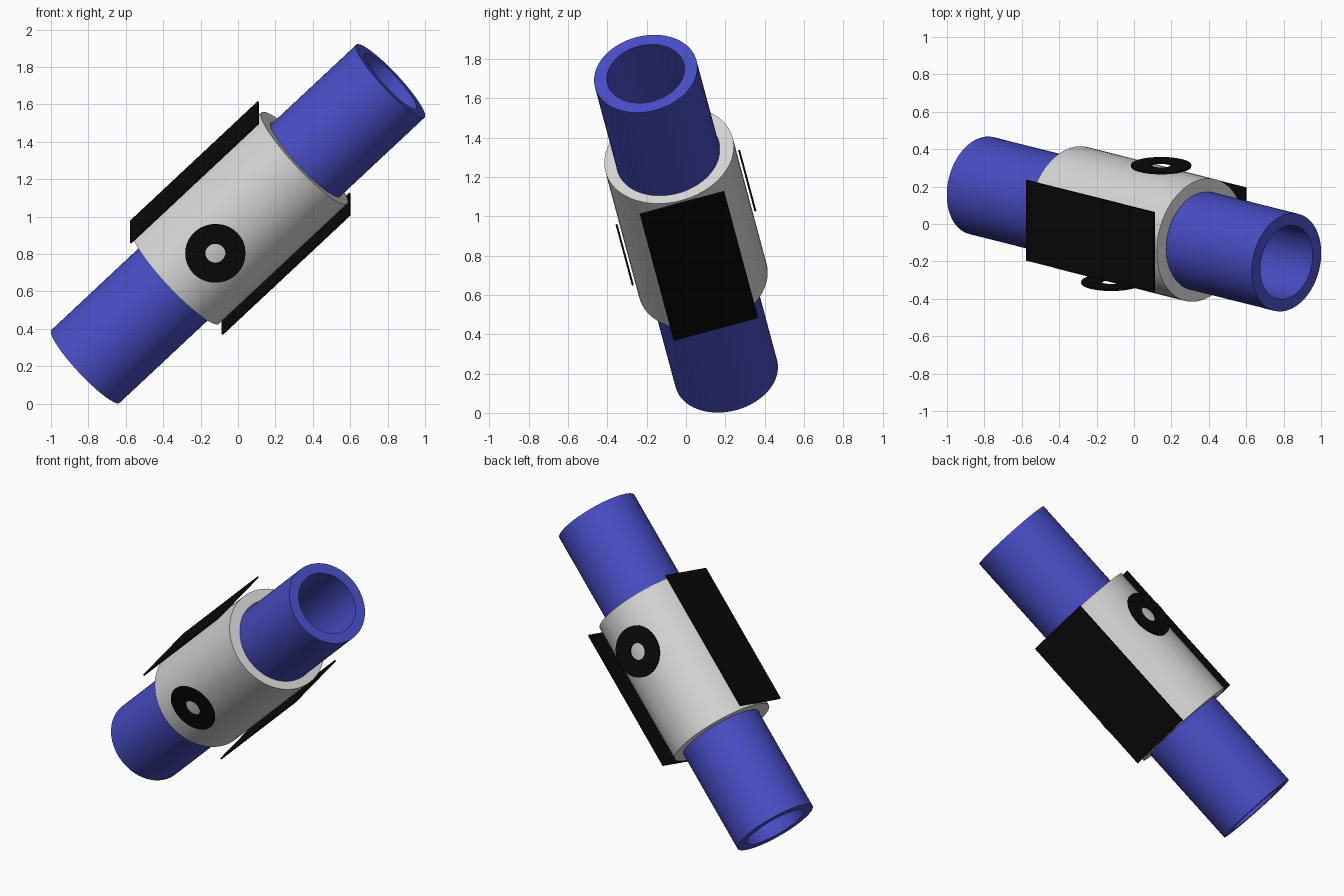
import bpy, bmesh, math
from mathutils import Matrix, Vector

if "Cube" in bpy.data.objects:
    bpy.data.objects.remove(bpy.data.objects["Cube"])

# Frame of the tilted pipe: Z along the pipe, X through the discs, Y through the plates
axis = Vector((1.63, -0.41, 1.525)).normalized()
across = Vector((0, -axis.z, axis.y)).normalized() * -1
normal = axis.cross(across)
basis = Matrix((across, normal, axis)).transposed().to_4x4()
pipe_frame = Matrix.Translation((0, 0, 0.962)) @ basis
sleeve_frame = Matrix.Translation((0.012, 0, 0.992)) @ basis


def material(name, rgb):
    m = bpy.data.materials.new(name)
    m.diffuse_color = (*rgb, 1)
    m.use_nodes = True
    m.node_tree.nodes["Principled BSDF"].inputs["Base Color"].default_value = m.diffuse_color
    return m


blue = material("blue", (0.065, 0.075, 0.56))
grey = material("light grey", (0.68, 0.68, 0.68))
black = material("black", (0.003, 0.003, 0.003))


def finish(bm, name, mat, matrix):
    bmesh.ops.recalc_face_normals(bm, faces=bm.faces)
    me = bpy.data.meshes.new(name)
    bm.to_mesh(me)
    bm.free()
    ob = bpy.data.objects.new(name, me)
    bpy.context.collection.objects.link(ob)
    me.materials.append(mat)
    ob.matrix_world = matrix
    bpy.ops.object.select_all(action='DESELECT')
    ob.select_set(True)
    bpy.context.view_layer.objects.active = ob
    bpy.ops.object.shade_smooth_by_angle(angle=math.radians(30))


def ring(name, inner, outer, half, mat, matrix, steps=72):
    """Hollow cylinder: a rectangular section spun around local Z."""
    bm = bmesh.new()
    v = [bm.verts.new((r, 0, z)) for r, z in
         ((inner, -half), (outer, -half), (outer, half), (inner, half))]
    edges = [bm.edges.new((v[i], v[(i + 1) % 4])) for i in range(4)]
    bmesh.ops.spin(bm, geom=v + edges, cent=(0, 0, 0), axis=(0, 0, 1),
                   angle=math.tau, steps=steps)
    bmesh.ops.remove_doubles(bm, verts=bm.verts, dist=1e-4)
    finish(bm, name, mat, matrix)


def plate(name, size, mat, matrix):
    bm = bmesh.new()
    bmesh.ops.create_cube(bm, size=1)
    bmesh.ops.scale(bm, vec=size, verts=bm.verts)
    finish(bm, name, mat, matrix)


# Long open pipe and the thicker sleeve around it
ring("inner_pipe", 0.201, 0.267, 1.135, blue, pipe_frame)
ring("outer_sleeve", 0.262, 0.335, 0.477, grey, sleeve_frame)

for side, label in ((1, "upper"), (-1, "lower")):
    # Flat rectangular plates above and below the sleeve
    plate(label + "_plate", (0.445, 0.01, 0.952), black,
          sleeve_frame @ Matrix.Translation((0, side * 0.352, 0)))
    # Washer discs on the sides, staggered along the sleeve
    ring(label + "_washer", 0.054, 0.161, 0.005, black,
         sleeve_frame @ Matrix.Translation((side * 0.35, side * -0.02, side * 0.166))
         @ Matrix.Rotation(math.pi / 2, 4, 'Y'), 48)
